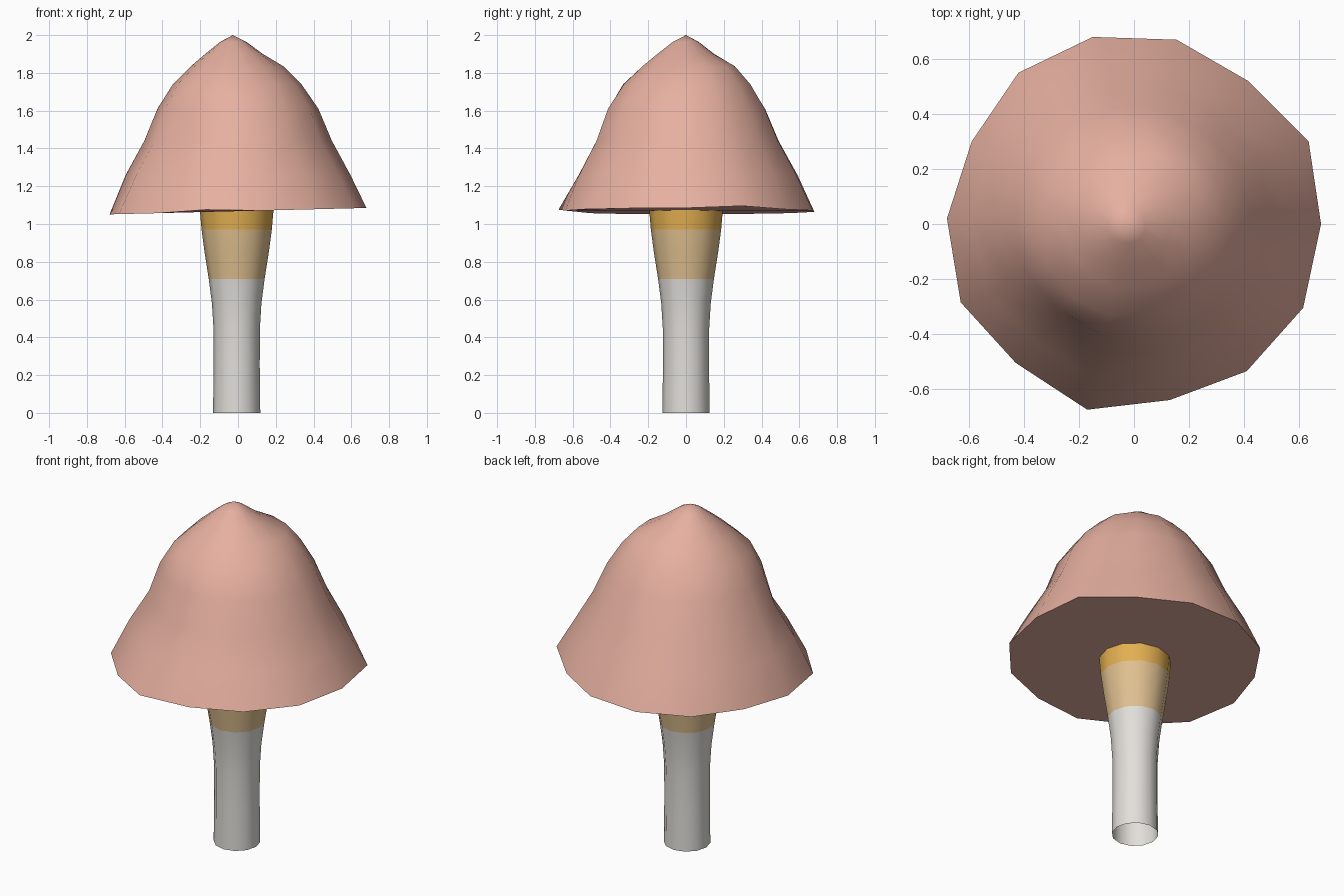
import bpy
import bmesh
from math import cos, sin, pi, radians, atan2, hypot, exp
from mathutils import Vector

default = bpy.data.objects.get("Cube")
if default:
    bpy.data.objects.remove(default, do_unlink=True)


def material(name, rgb):
    mat = bpy.data.materials.new(name)
    mat.use_nodes = True
    linear = [((c / 255 + 0.055) / 1.055) ** 2.4 for c in rgb]
    mat.diffuse_color = (*linear, 1)
    mat.node_tree.nodes["Principled BSDF"].inputs["Base Color"].default_value = (*linear, 1)
    return mat


PINK = material("dusty pink", (230, 176, 160))
WHITE = material("off white", (226, 223, 218))
TAN = material("tan", (224, 192, 144))
GOLD = material("golden yellow", (228, 176, 82))


def finish(bm, name, mats, angle):
    bmesh.ops.recalc_face_normals(bm, faces=bm.faces)
    mesh = bpy.data.meshes.new(name)
    bm.to_mesh(mesh)
    bm.free()
    obj = bpy.data.objects.new(name, mesh)
    bpy.context.collection.objects.link(obj)
    for mat in mats:
        mesh.materials.append(mat)
    bpy.ops.object.select_all(action="DESELECT")
    obj.select_set(True)
    bpy.context.view_layer.objects.active = obj
    bpy.ops.object.shade_smooth_by_angle(angle=radians(angle))
    return obj


def bridge(bm, low, high):
    """Join two rings of equal length with quads."""
    n = len(low)
    return [bm.faces.new((low[i], low[(i + 1) % n], high[(i + 1) % n], high[i]))
            for i in range(n)]


def near(angle, centre, width):
    """Soft falloff around a compass direction in degrees."""
    d = (angle - radians(centre) + pi) % (2 * pi) - pi
    return exp(-(d / radians(width)) ** 2)


# Cap: irregular fourteen-sided rim narrowing to an off-centre peak
rim = [(.68, 0), (.635, .3), (.415, .52), (.155, .67), (-.15, .68), (-.42, .55), (-.59, .3),
       (-.68, .02), (-.63, -.285), (-.43, -.505), (-.17, -.675), (.13, -.64), (.41, -.535), (.615, -.305)]
# height, radius, front dent, back-left shoulder
levels = [(1.26, .59, -.03, 0), (1.44, .495, -.05, 0), (1.61, .425, -.01, 0),
          (1.74, .335, .01, .02), (1.835, .235, 0, .045), (1.9, .155, 0, -.01), (1.965, .07, 0, -.01)]

bm = bmesh.new()
ring = [bm.verts.new((x, y, 1.068 + .025 * x + .012 * (i in (1, 10)))) for i, (x, y) in enumerate(rim)]
bm.faces.new(ring)
for step, (z, radius, dent, shoulder) in enumerate(levels):
    upper = []
    fade = .6 ** (step + 1)
    for x, y in rim:
        a = atan2(y, x)
        r = radius * (1 + (hypot(x, y) / .67 - 1) * fade)
        r += dent * (near(a, 235, 30) + .5 * near(a, 315, 22)) + shoulder * near(a, 45, 50)
        drift = -.025 * max(0, z - 1.6) / .4
        upper.append(bm.verts.new((drift + r * cos(a), r * sin(a), z)))
    bridge(bm, ring, upper)
    ring = upper
peak = bm.verts.new((-.027, 0, 2))
for i in range(len(ring)):
    bm.faces.new((ring[i], ring[(i + 1) % len(ring)], peak))
finish(bm, "mushroom_cap", [PINK], 60)

# Stem: open twelve-sided tube flaring upward, coloured in bands by height
profile = [(0, .125), (.25, .122), (.45, .123), (.58, .131), (.71, .148),
           (.85, .17), (.97, .186), (1.075, .195)]
SIDES = 12
bm = bmesh.new()
ring = None
for z, r in profile:
    upper = [bm.verts.new((-.007 + r * cos(2 * pi * i / SIDES), r * sin(2 * pi * i / SIDES), z))
             for i in range(SIDES)]
    if ring:
        for face in bridge(bm, ring, upper):
            height = face.calc_center_median().z
            face.material_index = (height > .71) + (height > .97)
    ring = upper
finish(bm, "stem", [WHITE, TAN, GOLD], 60)
